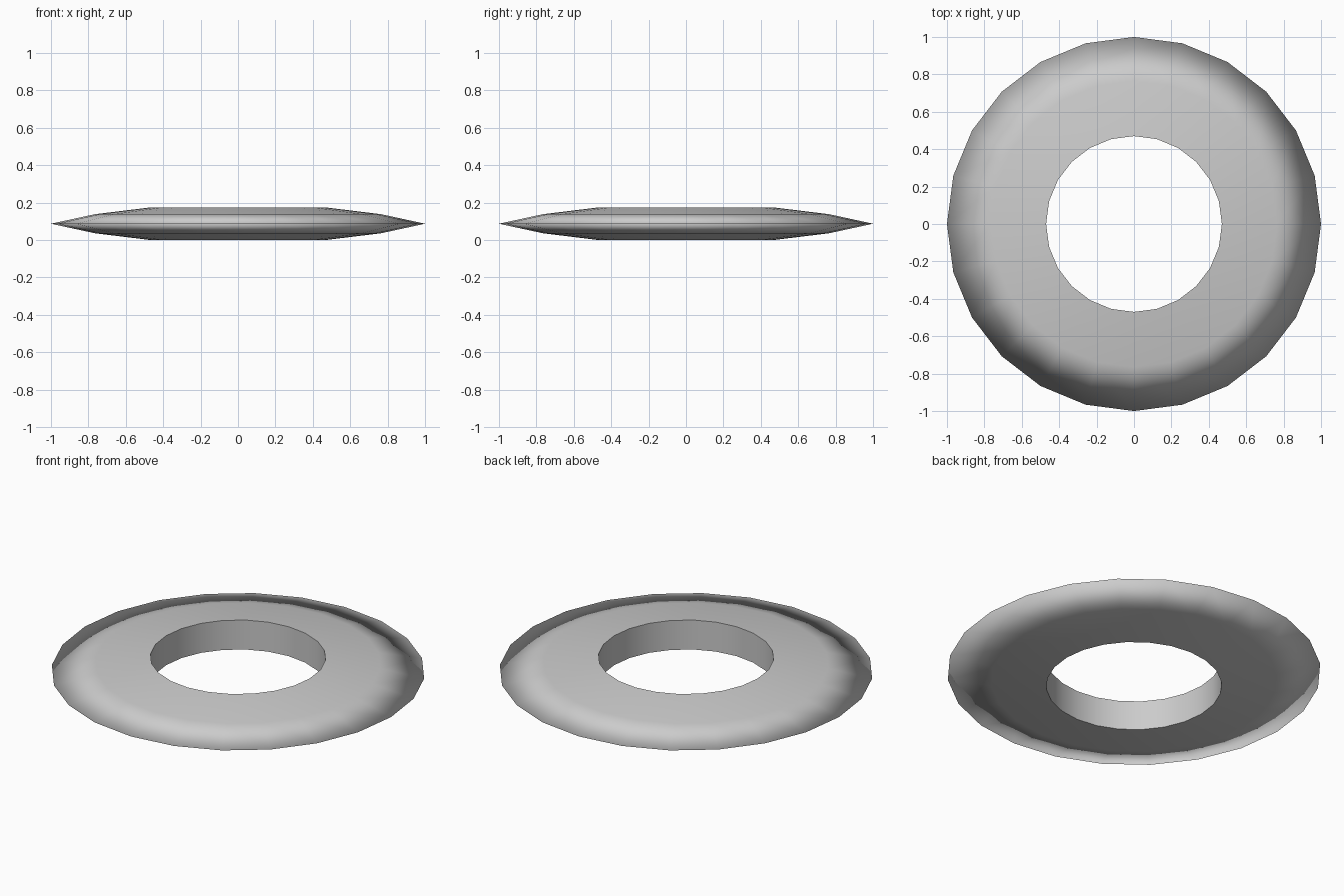
import bpy
import bmesh
from math import cos, sin, pi

if "Cube" in bpy.data.objects:
    bpy.data.objects.remove(bpy.data.objects["Cube"])

SIDES = 24
# ring cross-section (radius, height), closed loop from inner top to inner bottom
PROFILE = [(0.47, 0.174), (0.765, 0.138), (1.0, 0.087), (0.765, 0.036), (0.47, 0.0)]

# bevelled ring, lathed around z
bm = bmesh.new()
rings = []
for r, z in PROFILE:
    rings.append([bm.verts.new((r * cos(2 * pi * i / SIDES), r * sin(2 * pi * i / SIDES), z))
                  for i in range(SIDES)])
for k in range(len(rings)):
    a, b = rings[k], rings[(k + 1) % len(rings)]
    for i in range(SIDES):
        j = (i + 1) % SIDES
        bm.faces.new((a[i], b[i], b[j], a[j])).smooth = True
bmesh.ops.recalc_face_normals(bm, faces=bm.faces)

# crisp rims around the hole, everything else smooth
for rim in (rings[0], rings[-1]):
    for i in range(SIDES):
        bm.edges.get((rim[i], rim[(i + 1) % SIDES])).smooth = False

mesh = bpy.data.meshes.new("throwing_ring")
bm.to_mesh(mesh)
bm.free()
ring = bpy.data.objects.new("throwing_ring", mesh)
bpy.context.collection.objects.link(ring)
